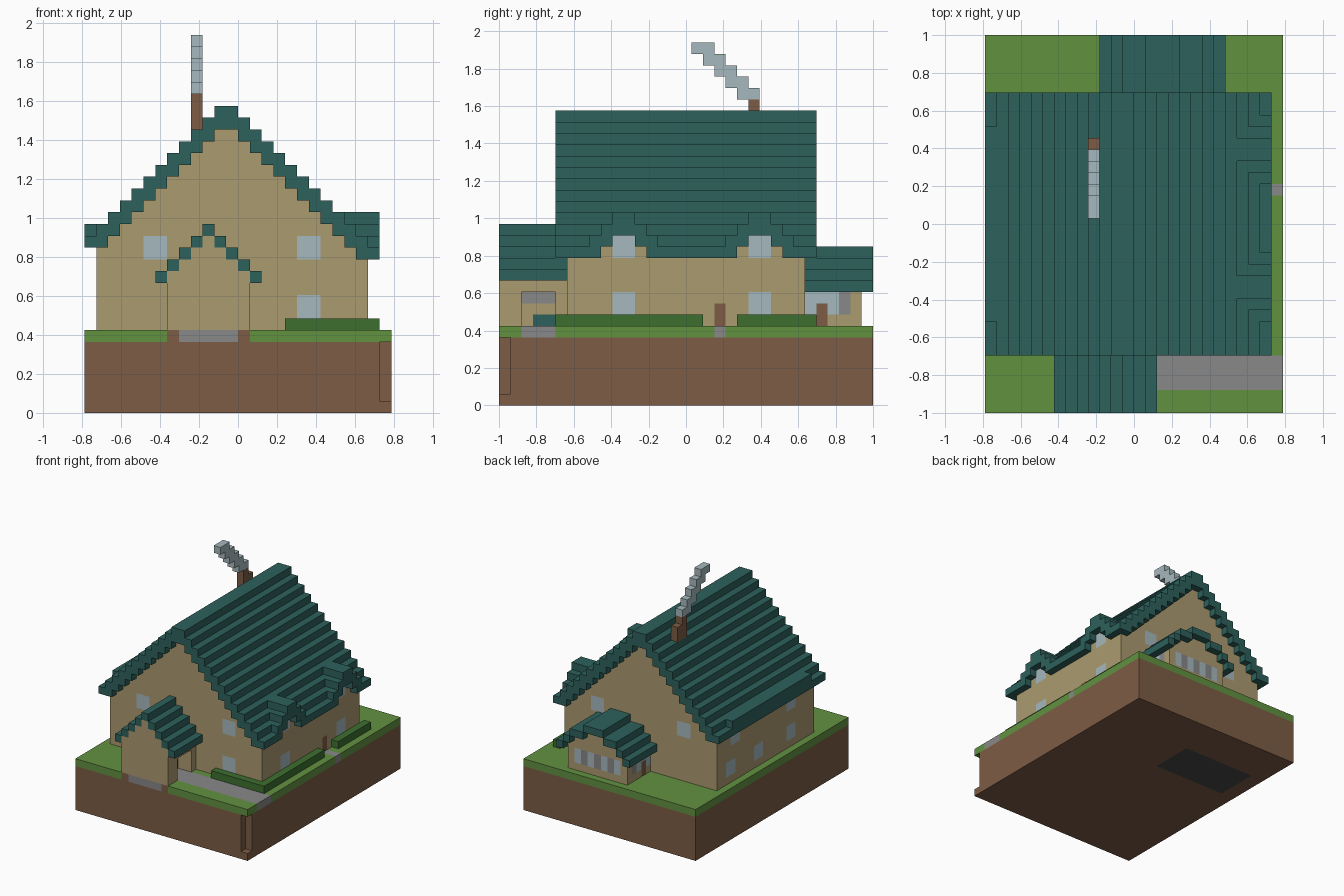
import bpy, bmesh
from mathutils import Vector
from itertools import product

if "Cube" in bpy.data.objects:
    bpy.data.objects.remove(bpy.data.objects["Cube"], do_unlink=True)

U = 2 / 33            # edge of one block
NX, NY = 26, 33       # plot size in blocks


def make_material(name, hex_code):
    def linear(c):
        return c / 12.92 if c <= 0.04045 else ((c + 0.055) / 1.055) ** 2.4
    rgb = [linear(int(hex_code[n:n + 2], 16) / 255) for n in (0, 2, 4)]
    mat = bpy.data.materials.new(name)
    mat.use_nodes = True
    mat.diffuse_color = (*rgb, 1)
    mat.node_tree.nodes["Principled BSDF"].inputs["Base Color"].default_value = (*rgb, 1)
    return mat


PALETTE = {
    "soil": make_material("soil_brown", "7d5c45"),
    "grass": make_material("grass_green", "629140"),
    "stone": make_material("stone_grey", "888888"),
    "wall": make_material("sandy_wall", "ab9b6f"),
    "roof": make_material("teal_roof", "2d615c"),
    "glass": make_material("pale_glass", "a5b8bd"),
    "hedge": make_material("hedge_green", "3d6f30"),
    "dark": make_material("dark_cellar", "484848"),
}


def fill(cells, xs, ys, zs, colour):
    """Set a box of blocks; a colour of None removes them. Ranges include both ends."""
    for c in product(*(range(a, b + 1) for a, b in (xs, ys, zs))):
        if colour is None:
            cells.pop(c, None)
        else:
            cells[c] = colour


def build(name, cells):
    """Skin a set of blocks with its outer faces only and join flat areas."""
    bm = bmesh.new()
    verts = {}
    names = sorted(set(cells.values()))

    def vert(p):
        if p not in verts:
            verts[p] = bm.verts.new(((p[0] - NX / 2) * U, (p[1] - NY / 2) * U, p[2] * U))
        return verts[p]

    for cell, colour in cells.items():
        for axis, side in product(range(3), (0, 1)):
            near = list(cell)
            near[axis] += 2 * side - 1
            if tuple(near) in cells:
                continue
            u, v = (axis + 1) % 3, (axis + 2) % 3
            ring = []
            for a, b in ((0, 0), (1, 0), (1, 1), (0, 1)):
                p = list(cell)
                p[axis] += side
                p[u] += a
                p[v] += b
                ring.append(vert(tuple(p)))
            face = bm.faces.new(ring if side else ring[::-1])
            face.material_index = names.index(colour)
    bmesh.ops.dissolve_limit(bm, angle_limit=0.01, verts=bm.verts[:],
                             edges=bm.edges[:], delimit={'MATERIAL'})
    mesh = bpy.data.meshes.new(name)
    bm.to_mesh(mesh)
    bm.free()
    for n in names:
        mesh.materials.append(PALETTE[n])
    obj = bpy.data.objects.new(name, mesh)
    bpy.context.collection.objects.link(obj)
    return obj


def roof_cells(spans):
    return {(i, j, k): "roof" for (i, j), (low, top) in spans.items() for k in range(low, top)}


def walls_under(spans, xs, ys):
    cells = {}
    for i, j in product(range(xs[0], xs[1] + 1), range(ys[0], ys[1] + 1)):
        fill(cells, (i, i), (j, j), (7, spans[i, j][0] - 1), "wall")
    return cells


# Soil block with a notched corner and a cellar patch underneath
soil = {}
fill(soil, (0, 25), (0, 32), (0, 5), "soil")
fill(soil, (25, 25), (0, 0), (1, 5), None)
fill(soil, (2, 12), (21, 26), (0, 0), "dark")
build("soil_base", soil)

# Lawn with stone paths
lawn = {}
fill(lawn, (0, 25), (0, 32), (6, 6), "grass")
fill(lawn, (7, 13), (0, 5), (6, 6), "soil")
fill(lawn, (8, 12), (0, 5), (6, 6), "stone")
fill(lawn, (13, 25), (2, 4), (6, 6), "stone")
fill(lawn, (13, 13), (0, 1), (6, 6), "soil")
fill(lawn, (24, 25), (19, 19), (6, 6), "stone")
build("lawn", lawn)

# Main roof: stepped slopes, two dormers on one eave, a raised strip on the other
DORMERS = (10, 22)
main = {}
for i, j in product(range(25), range(5, 28)):
    top = 26 - max(0, 11 - i, i - 12)
    if i == 0 and 8 <= j <= 24:
        top += 1
    if i >= 21:
        top = max([top] + [17 - max(0, c - j, j - c - 1) for c in DORMERS])
    main[i, j] = (max(top - 2, 13 if i > 12 else 14), top)
build("main_roof", roof_cells(main))

# Main house with windows and a side door
house = walls_under(main, (1, 23), (6, 26))
UPPER, LOWER = (13, 14), (8, 9)
for i in (5, 18):
    for j in (6, 26):
        fill(house, (i, i + 1), (j, j), UPPER, "glass")
fill(house, (18, 19), (6, 6), LOWER, "glass")
for j in DORMERS:
    fill(house, (23, 23), (j, j + 1), UPPER, "glass")
    fill(house, (23, 23), (j, j + 1), LOWER, "glass")
    fill(house, (1, 1), (j, j + 1), (12, 13), "glass")
for j in (10, 17, 23):
    fill(house, (1, 1), (j, j + 1), LOWER, "glass")
fill(house, (23, 23), (19, 19), (7, 8), "soil")
build("house_walls", house)

# Front porch with a side doorway
porch_span = {}
for i, j in product(range(6, 15), range(6)):
    top = 16 - abs(i - 10)
    porch_span[i, j] = (top - 1, top)
build("porch_roof", roof_cells(porch_span))
porch = walls_under(porch_span, (7, 13), (0, 5))
fill(porch, (12, 13), (2, 4), (7, 9), None)
fill(porch, (11, 11), (2, 4), (9, 9), "stone")
fill(porch, (11, 11), (3, 4), (7, 7), "roof")
build("porch_walls", porch)

# Rear sunroom with a shallow roof and a row of windows
RISE = (14, 14, 13, 13, 12, 11)
sun_span = {}
for i, j in product(range(10, 21), range(27, 33)):
    top = RISE[abs(i - 15)]
    sun_span[i, j] = (top - 1, top)
build("sunroom_roof", roof_cells(sun_span))
sunroom = walls_under(sun_span, (11, 19), (27, 31))
for i in range(12, 19):
    fill(sunroom, (i, i), (31, 31), LOWER, "stone" if i % 2 else "glass")
for i in (11, 19):
    fill(sunroom, (i, i), (27, 29), LOWER, "glass")
    fill(sunroom, (i, i), (30, 30), LOWER, "stone")
    fill(sunroom, (i, i), (28, 28), (7, 8), "soil")
build("sunroom_walls", sunroom)

# Hedges
front_hedge, side_hedge = {}, {}
fill(front_hedge, (17, 24), (5, 5), (7, 7), "hedge")
fill(front_hedge, (24, 24), (5, 17), (7, 7), "hedge")
build("front_hedge", front_hedge)
fill(side_hedge, (24, 24), (21, 27), (7, 7), "hedge")
build("side_hedge", side_hedge)

# Chimney and drifting smoke
chimney = {}
fill(chimney, (9, 9), (22, 22), (22, 26), "soil")
fill(chimney, (9, 9), (23, 23), (22, 25), "soil")
build("chimney", chimney)
smoke = {}
for n in range(5):
    fill(smoke, (9, 9), (21 - n, 22 - n), (27 + n, 27 + n), "glass")
build("smoke", smoke)
